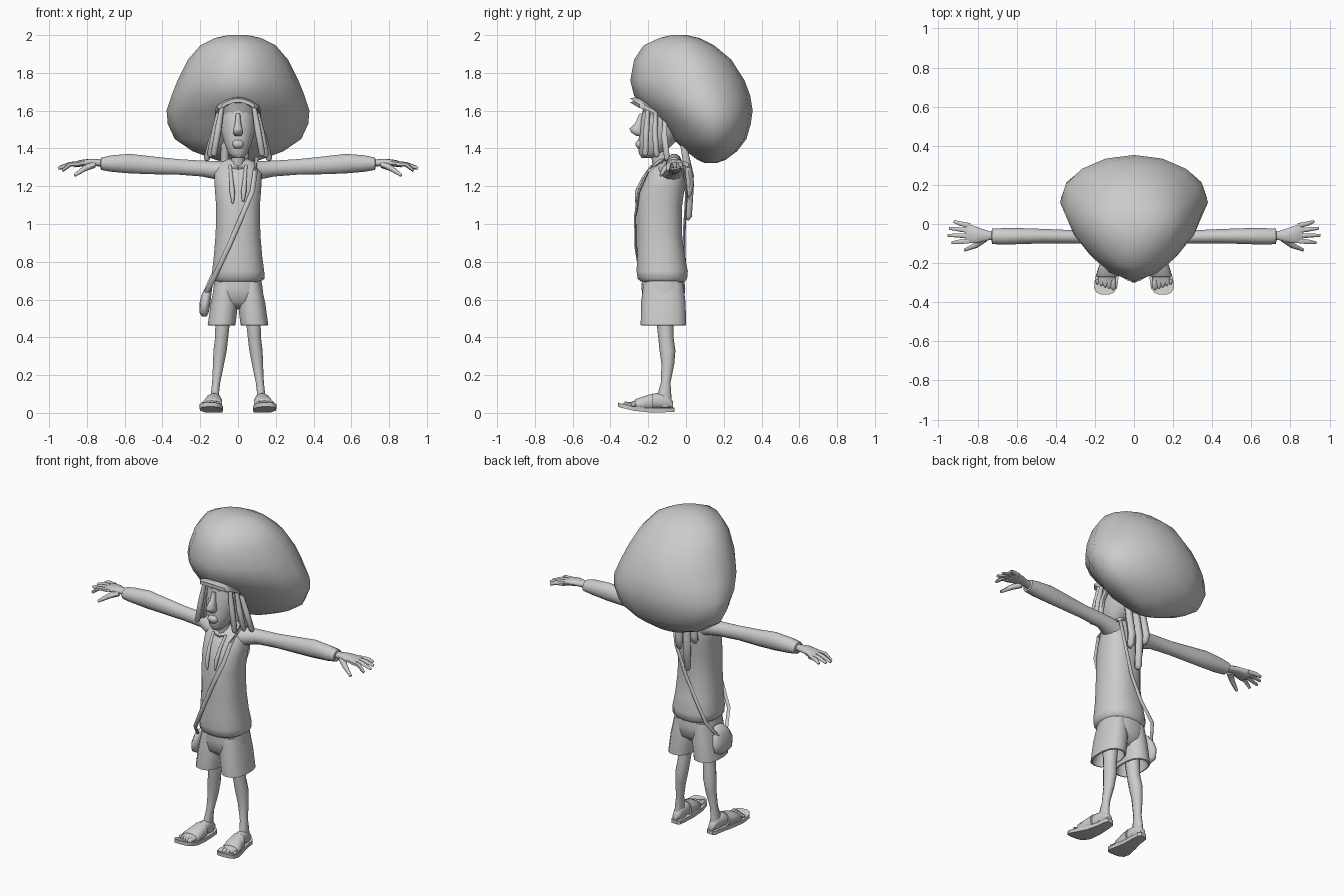
import bpy, bmesh, math
from mathutils import Vector

grey = bpy.data.materials.new("plain_grey")
grey.diffuse_color = (0.6, 0.6, 0.6, 1)


def finish(name, bm, angle=60):
    bmesh.ops.recalc_face_normals(bm, faces=bm.faces)
    me = bpy.data.meshes.new(name)
    bm.to_mesh(me)
    bm.free()
    ob = bpy.data.objects.new(name, me)
    bpy.context.collection.objects.link(ob)
    me.materials.append(grey)
    bpy.ops.object.select_all(action='DESELECT')
    ob.select_set(True)
    bpy.context.view_layer.objects.active = ob
    bpy.ops.object.shade_smooth_by_angle(angle=math.radians(angle))
    return ob


def skin(name, rings, angle=60):
    """Bridge equal rings of points and cap both ends."""
    bm = bmesh.new()
    vs = [[bm.verts.new(p) for p in r] for r in rings]
    n = len(vs[0])
    for a, b in zip(vs, vs[1:]):
        for i in range(n):
            j = (i + 1) % n
            bm.faces.new((a[i], a[j], b[j], b[i]))
    bm.faces.new(vs[0])
    bm.faces.new(vs[-1])
    return finish(name, bm, angle)


def loft(name, axis, sections, n=12, p=2.0, side=1, angle=60):
    """Sections: position on axis, then lo/hi extents on the two other axes."""
    rings = []
    for t, a0, a1, b0, b1 in sections:
        ring = []
        for i in range(n):
            w = 2 * math.pi * (i + 0.5) / n
            c, s = math.cos(w), math.sin(w)
            u = (a0 + a1) / 2 + (a1 - a0) / 2 * math.copysign(abs(c) ** (2 / p), c)
            v = (b0 + b1) / 2 + (b1 - b0) / 2 * math.copysign(abs(s) ** (2 / p), s)
            q = {'x': (t, u, v), 'y': (u, t, v), 'z': (u, v, t)}[axis]
            ring.append((q[0] * side, q[1], q[2]))
        rings.append(ring)
    return skin(name, rings, angle)


def tube(name, pts, radii, n=6, flat=1.0, side=1):
    """Tapered tube along points; flat squashes the second section axis."""
    pts = [Vector((p[0] * side, p[1], p[2])) for p in pts]
    rings = []
    for i, p in enumerate(pts):
        d = (pts[min(i + 1, len(pts) - 1)] - pts[max(i - 1, 0)]).normalized()
        ref = Vector((0, 1, 0)) if abs(d.y) < 0.8 else Vector((0, 0, 1))
        u = d.cross(ref).normalized()
        v = d.cross(u)
        rings.append([p + radii[i] * (u * math.cos(2 * math.pi * k / n)
                                      + v * flat * math.sin(2 * math.pi * k / n)) for k in range(n)])
    return skin(name, rings)


# Big slouchy cap: rounded at the back, narrowing towards the brow
cap_rings = []
for z, yf, yb, w in [(2.0, -.08, .0, .05), (1.985, -.14, .07, .12), (1.945, -.225, .15, .2), (1.87, -.275, .24, .265),
                     (1.76, -.295, .31, .32), (1.68, -.275, .34, .352), (1.6, -.2, .353, .378), (1.53, -.13, .343, .372),
                     (1.45, -.07, .32, .335), (1.385, .0, .27, .24), (1.34, .06, .21, .12), (1.322, .1, .16, .05)]:
    yc = yf + (yb - yf) * .56
    ring = []
    for i in range(16):
        a = 2 * math.pi * i / 16
        s, c = math.sin(a), math.cos(a)
        k = 1 if c > 0 else (abs(s) ** 1.6 + abs(c) ** 1.6) ** (-1 / 1.6)
        ring.append((w * s * k, yc + ((yb - yc) if c > 0 else (yc - yf)) * c * k, z))
    cap_rings.append(ring)
skin("slouchy_cap", cap_rings, 80)

# Short curved visor and headband
visor = []
for y, z, w, drop in [(-.16, 1.63, .115, .05), (-.22, 1.655, .12, .05), (-.265, 1.672, .11, .045), (-.297, 1.664, .085, .03)]:
    xs = [w * k / 3 for k in range(-3, 4)]
    top = [(x, y + .05 * (x / w) ** 2, z - drop * (x / w) ** 2) for x in xs]
    visor.append(top + [(q[0], q[1], q[2] - .02) for q in reversed(top)])
skin("visor", visor, 50)
loft("headband", 'z', [(1.56, -.105, .105, -.22, .03), (1.64, -.125, .125, -.245, .05)])

# Head, nose, lips and neck
loft("head", 'z', [(1.35, -.03, .03, -.235, -.17), (1.375, -.052, .052, -.25, -.12), (1.43, -.075, .075, -.252, -.06),
                   (1.5, -.095, .095, -.247, -.01), (1.56, -.1, .1, -.24, .02), (1.65, -.09, .09, -.215, .02)], 14)
loft("nose", 'z', [(1.465, -.018, .018, -.262, -.23), (1.485, -.03, .03, -.293, -.22), (1.505, -.026, .026, -.303, -.22),
                   (1.535, -.017, .017, -.27, -.22), (1.585, -.012, .012, -.248, -.22)], 8)
loft("lips", 'z', [(1.40, -.02, .02, -.256, -.23), (1.415, -.033, .033, -.268, -.22), (1.43, -.033, .033, -.268, -.22),
                   (1.445, -.02, .02, -.256, -.23)], 8)
loft("neck", 'z', [(1.26, -.045, .045, -.17, -.07), (1.33, -.035, .035, -.18, -.095), (1.42, -.037, .037, -.19, -.1)], 10)

# Shirt with open hem
loft("shirt", 'z', [(1.345, -.05, .05, -.145, -.045), (1.325, -.1, .1, -.165, -.015), (1.27, -.128, .128, -.205, -.005),
                    (1.19, -.125, .125, -.24, -.005), (1.1, -.118, .118, -.258, -.018), (.95, -.12, .12, -.258, -.02),
                    (.83, -.13, .13, -.26, -.005), (.75, -.139, .141, -.264, .012), (.71, -.138, .143, -.258, .008),
                    (.695, -.12, .12, -.24, -.005), (.72, -.1, .1, -.22, -.03)], 16, 2.4)
tube("collar", [(.055 * math.sin(a), -.125 - .06 * math.cos(a), 1.325 - .03 * math.cos(a))
                for a in [math.pi * k / 6 for k in range(13)]], [.01] * 13)

# Shorts seat
loft("shorts_seat", 'z', [(.72, -.122, .122, -.235, -.01), (.66, -.133, .133, -.237, -.002),
                          (.59, -.135, .135, -.23, -.01), (.55, -.06, .06, -.18, -.06)], 16, 2.4)

for s, tag in ((1, "left"), (-1, "right")):
    # Shorts leg, hollow at the bottom
    loft("shorts_leg_" + tag, 'z', [(.69, .01, .122, -.225, -.015), (.58, -.002, .146, -.238, -.002),
                                    (.465, .012, .162, -.24, .0), (.462, .02, .153, -.23, -.01),
                                    (.56, .02, .135, -.2, -.04)], 14, 2.4, s)
    # Bare leg
    loft("leg_" + tag, 'z', [(.6, .03, .125, -.165, -.06), (.47, .042, .122, -.155, -.066), (.4, .05, .123, -.147, -.066),
                             (.33, .058, .132, -.14, -.056), (.26, .072, .134, -.13, -.062), (.16, .093, .138, -.133, -.082),
                             (.1, .1, .145, -.15, -.078), (.03, .095, .15, -.16, -.075)], 10, 2, s)
    # Foot, toes and sandal
    loft("foot_" + tag, 'y', [(-.068, .105, .14, .025, .06), (-.1, .095, .15, .02, .1), (-.16, .093, .158, .02, .105),
                              (-.21, .092, .172, .022, .085), (-.27, .092, .187, .025, .065), (-.31, .097, .188, .028, .052)], 10, 2.3, s)
    for k in range(5):
        x, r = .107 + .02 * k, .016 - .0015 * k
        y = -.335 + .007 * k
        tube("toe_" + tag, [(x, -.285, .045), (x, y + .012, .046), (x, y, .04)], [r * .8, r, r * .5], 6, 1, s)
    sole = []
    for y, x0, x1, z in [(-.06, .105, .14, .006), (-.075, .09, .152, .004), (-.13, .086, .158, .003), (-.2, .083, .175, .003),
                         (-.28, .08, .2, .012), (-.33, .087, .204, .024), (-.352, .105, .19, .03), (-.36, .125, .17, .033)]:
        sole.append([(s * x0, y, z), (s * x1, y, z), (s * x1, y, z + .022), (s * x0, y, z + .022)])
    skin("sandal_sole_" + tag, sole, 40)
    loft("sandal_strap_" + tag, 'y', [(-.175, .085, .172, .01, .104), (-.215, .083, .18, .01, .092),
                                      (-.265, .083, .195, .012, .075), (-.27, .09, .188, .02, .07)], 12, 2.3, s)
    # Sleeve
    loft("sleeve_" + tag, 'x', [(.05, -.17, -.02, 1.2, 1.335), (.12, -.14, -.02, 1.235, 1.335), (.19, -.105, -.025, 1.25, 1.337),
                                (.32, -.1, -.03, 1.26, 1.345), (.46, -.1, -.024, 1.262, 1.36), (.57, -.104, -.02, 1.266, 1.373),
                                (.67, -.107, -.02, 1.275, 1.365), (.725, -.104, -.022, 1.285, 1.353),
                                (.728, -.09, -.035, 1.295, 1.343), (.7, -.08, -.045, 1.3, 1.335)], 12, 2, s)
    # Hand
    loft("palm_" + tag, 'x', [(.68, -.08, -.04, 1.302, 1.338), (.74, -.083, -.036, 1.305, 1.343), (.79, -.098, -.018, 1.31, 1.345),
                              (.84, -.1, .0, 1.302, 1.338), (.865, -.097, .004, 1.3, 1.325)], 10, 2.3, s)
    for y0, y1, x1, z1 in [(-.086, -.096, .93, 1.282), (-.06, -.058, .952, 1.294), (-.034, -.022, .944, 1.3), (-.008, .013, .92, 1.302)]:
        tube("finger_" + tag, [(.84, y0, 1.318), (.89, (y0 + y1) / 2, 1.316), (x1, y1, z1)], [.014, .013, .008], 6, 1, s)
    tube("thumb_" + tag, [(.765, -.075, 1.315), (.81, -.11, 1.295), (.865, -.133, 1.257)], [.02, .015, .008], 6, 1, s)
    # Front dreadlocks beside the face
    for top, mid, low in [((.085, -.2, 1.62), (.105, -.21, 1.5), (.128, -.215, 1.37)),
                          ((.1, -.16, 1.6), (.125, -.165, 1.48), (.148, -.155, 1.365)),
                          ((.09, -.11, 1.58), (.135, -.115, 1.46), (.165, -.1, 1.345))]:
        tube("dreadlock_" + tag, [top, mid, low, (low[0], low[1], low[2] - .012)], [.012, .018, .017, .007], 6, 1, s)

# Back dreadlocks
for x, low in ((-.07, 1.2), (-.02, 1.02), (.035, 1.14)):
    tube("back_dreadlock", [(x, -.02, 1.46), (x, .0, 1.35), (x, .022, 1.22 if low < 1.2 else 1.25), (x, .012, low + .02), (x, .008, low)],
         [.02, .022, .024, .022, .008])

# Cords hanging on the chest
for x, low in ((-.03, 1.11), (.03, 1.12)):
    tube("chest_cord", [(x * 1.4, -.18, 1.31), (x * 1.2, -.228, 1.24), (x, -.258, 1.17), (x * .9, -.265, low)],
         [.008, .01, .014, .006])

# Shoulder bag with diagonal strap, front and back
tube("bag_strap", [(-.165, -.16, .64), (-.125, -.24, .72), (-.05, -.266, .88), (.02, -.268, 1.04), (.075, -.25, 1.17), (.092, -.2, 1.28),
                   (.095, -.1, 1.348), (.09, -.01, 1.3), (.065, .002, 1.15), (.01, -.008, .98), (-.06, -.01, .84),
                   (-.135, .0, .72), (-.175, -.06, .63)], [.013] * 13, 6, .6)
loft("shoulder_bag", 'z', [(.51, -.19, -.165, -.15, -.07), (.53, -.205, -.155, -.185, -.03), (.58, -.205, -.145, -.195, -.02),
                           (.63, -.192, -.14, -.175, -.035), (.67, -.165, -.135, -.14, -.06)], 12, 2.4)
